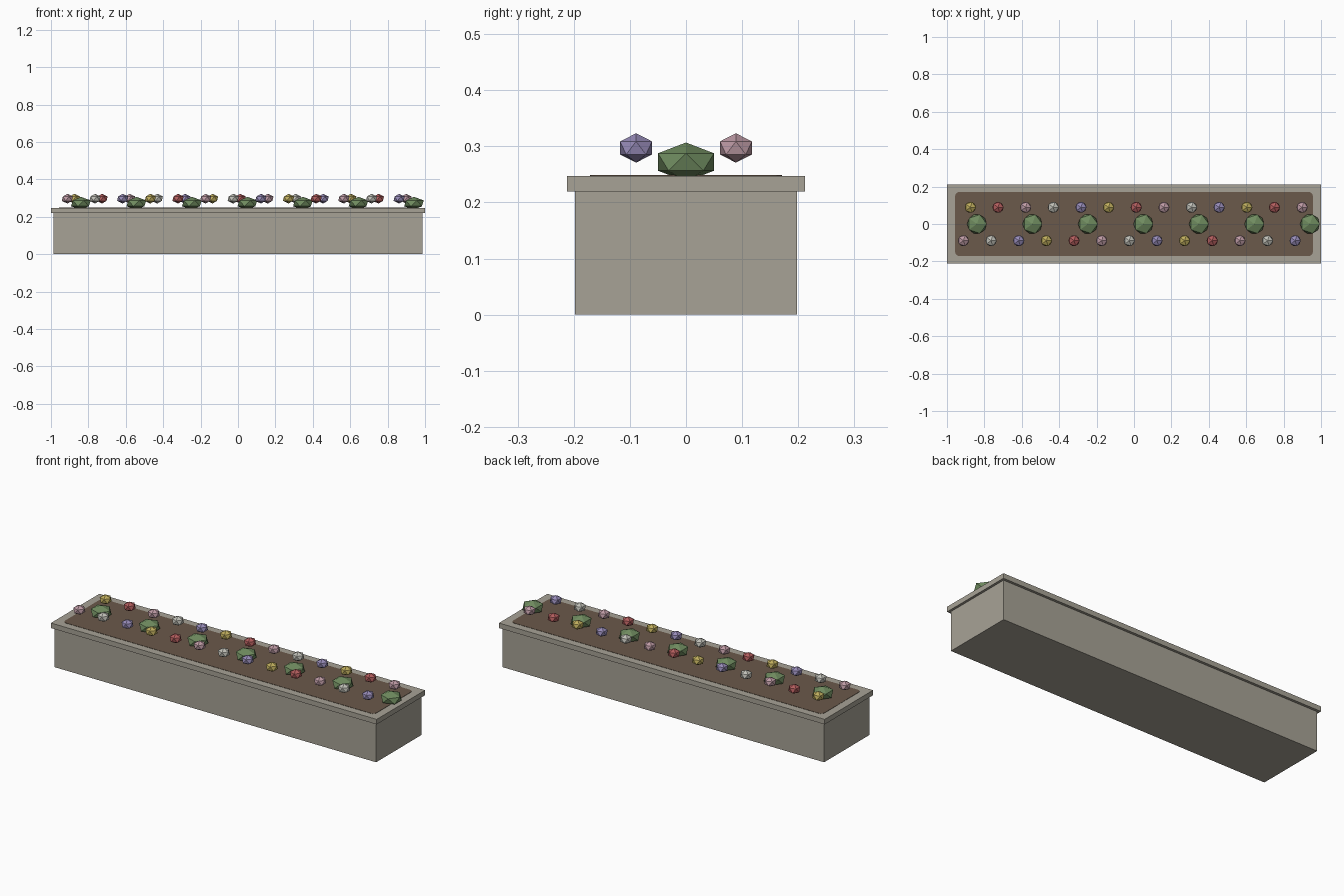
import bpy
import bmesh
from mathutils import Matrix

if "Cube" in bpy.data.objects:
    bpy.data.objects.remove(bpy.data.objects["Cube"], do_unlink=True)


def material(name, r, g, b):
    mat = bpy.data.materials.new(name)
    mat.use_nodes = True
    mat.diffuse_color = (r, g, b, 1)
    mat.node_tree.nodes["Principled BSDF"].inputs["Base Color"].default_value = (r, g, b, 1)
    return mat


def finish(name, bm, mat):
    mesh = bpy.data.meshes.new(name)
    bm.to_mesh(mesh)
    bm.free()
    mesh.materials.append(mat)
    obj = bpy.data.objects.new(name, mesh)
    bpy.context.collection.objects.link(obj)
    return obj


def box(name, half_x, half_y, bottom, top, mat, corner=0):
    bm = bmesh.new()
    size = Matrix.Diagonal((half_x * 2, half_y * 2, top - bottom, 1))
    place = Matrix.Translation((0, 0, (top + bottom) / 2))
    bmesh.ops.create_cube(bm, size=1, matrix=place @ size)
    if corner:
        # Round only the upright edges
        upright = [e for e in bm.edges
                   if abs(e.verts[0].co.z - e.verts[1].co.z) > (top - bottom) / 2]
        bmesh.ops.bevel(bm, geom=upright, offset=corner, segments=3,
                        profile=0.5, affect='EDGES')
    return finish(name, bm, mat)


def blob(name, x, y, z, radius, squash, mat):
    bm = bmesh.new()
    bmesh.ops.create_icosphere(bm, subdivisions=1, radius=radius,
                               matrix=Matrix.Diagonal((1, 1, squash, 1)))
    obj = finish(name, bm, mat)
    obj.location = (x, y, z)
    return obj


stone = material("stone", 0.39, 0.365, 0.305)
earth = material("earth", 0.145, 0.1, 0.07)
leaf = material("leaf green", 0.16, 0.26, 0.115)
petals = [
    material("yellow petal", 0.52, 0.42, 0.11),
    material("red petal", 0.45, 0.11, 0.11),
    material("pink petal", 0.52, 0.33, 0.38),
    material("white petal", 0.53, 0.53, 0.48),
    material("purple petal", 0.31, 0.26, 0.48),
]

# Planter body, overhanging rim and soil bed
box("planter_body", 0.987, 0.198, 0, 0.22, stone)
box("planter_rim", 1.0, 0.212, 0.219, 0.247, stone)
box("soil_bed", 0.956, 0.171, 0.225, 0.2485, earth, corner=0.02)

# Shrubs along the middle
for i in range(7):
    blob(f"shrub_{i + 1}", -0.84 + 0.2968 * i, 0, 0.272, 0.0588, 0.59, leaf)

# Two staggered flower rows with repeating colours
for row, start, y, shift in (("front", -0.912, -0.089, 2), ("back", -0.875, 0.089, 0)):
    for i in range(13):
        blob(f"{row}_flower_{i + 1}", start + 0.1478 * i, y, 0.297,
             0.0335, 0.78, petals[(i + shift) % len(petals)])
